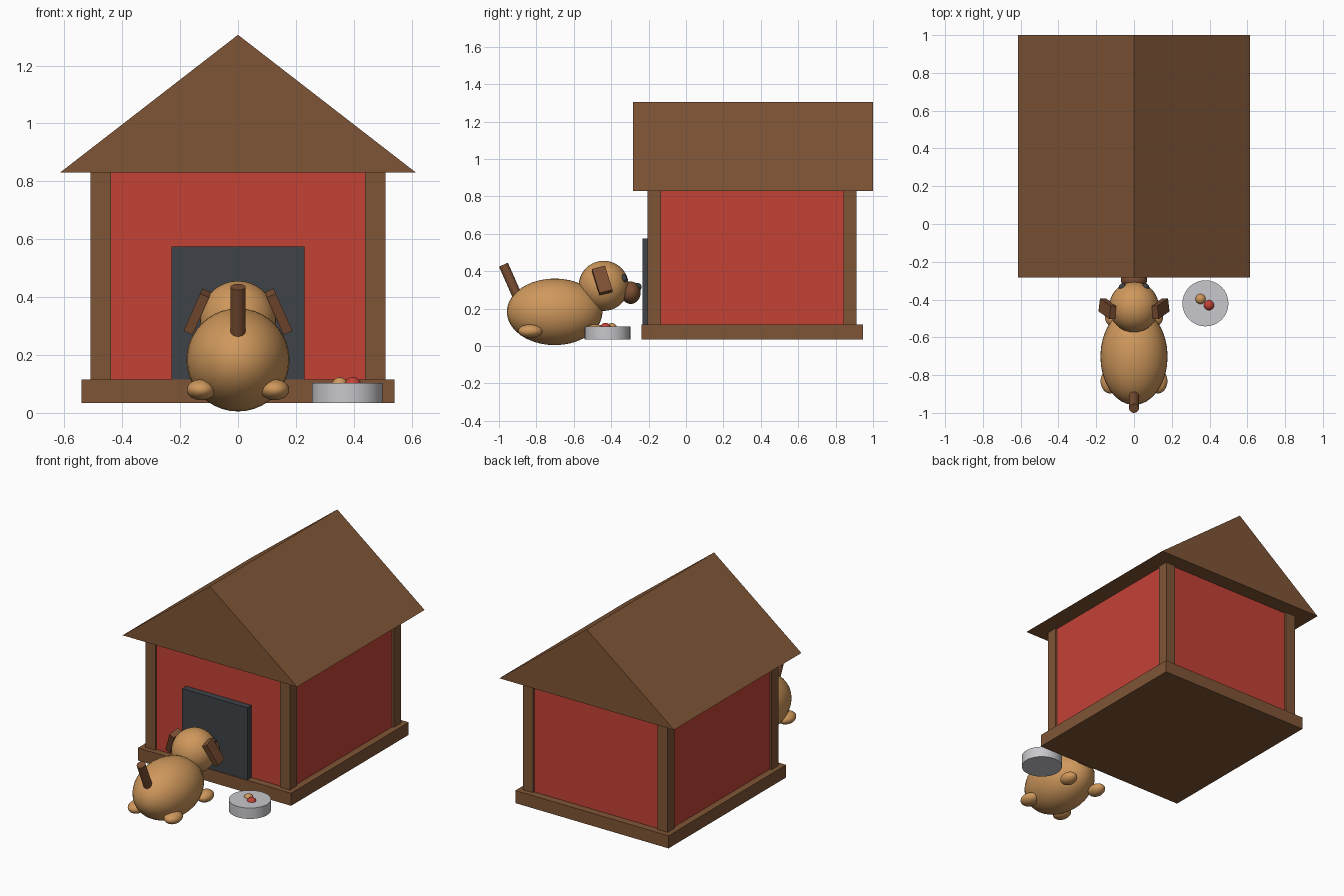
import bpy
import bmesh
from math import radians
from mathutils import Vector

old = bpy.data.objects.get("Cube")
if old:
    bpy.data.objects.remove(old, do_unlink=True)


def material(name, rgb):
    # 8-bit display colour to linear
    lin = [((c / 255 + 0.055) / 1.055) ** 2.4 for c in rgb] + [1.0]
    m = bpy.data.materials.new(name)
    m.use_nodes = True
    m.diffuse_color = lin
    m.node_tree.nodes["Principled BSDF"].inputs["Base Color"].default_value = lin
    return m


WOOD = material("wood brown", (127, 85, 54))
RED = material("barn red", (195, 66, 54))
DARK = material("dark slate", (62, 67, 72))
METAL = material("bowl grey", (200, 200, 205))
TAN = material("tan fur", (207, 152, 92))
BROWN = material("brown fur", (124, 79, 51))


def finish(name, mat, smooth=False):
    ob = bpy.context.object
    ob.name = name
    ob.data.materials.append(mat)
    if smooth:
        bpy.ops.object.shade_smooth_by_angle(angle=radians(40))
    return ob


def box(name, mat, lo, hi, rot=(0, 0, 0)):
    lo, hi = Vector(lo), Vector(hi)
    bpy.ops.mesh.primitive_cube_add(size=1, location=(lo + hi) / 2, rotation=rot)
    bpy.context.object.scale = hi - lo
    return finish(name, mat)


def ball(name, mat, loc, radii):
    bpy.ops.mesh.primitive_uv_sphere_add(segments=32, ring_count=20, radius=1, location=loc)
    bpy.context.object.scale = radii
    return finish(name, mat, True)


def rod(name, mat, a, b, r):
    a, b = Vector(a), Vector(b)
    d = b - a
    bpy.ops.mesh.primitive_cylinder_add(vertices=32, radius=r, depth=d.length, location=(a + b) / 2,
                                        rotation=d.to_track_quat("Z", "Y").to_euler())
    return finish(name, mat, True)


# House: floor, walls, door panel
box("floor_base", WOOD, (-0.54, -0.237, 0.035), (0.54, 0.947, 0.115))
box("walls", RED, (-0.497, -0.192, 0.11), (0.497, 0.9, 0.835))
box("doorway", DARK, (-0.23, -0.233, 0.115), (0.23, -0.185, 0.575))

# Corner posts
for side, sx in (("right", -1), ("left", 1)):
    for end, y in (("front", -0.17), ("back", 0.877)):
        x = sx * 0.474
        box(f"{end}_{side}_post", WOOD, (x - 0.035, y - 0.035, 0.11), (x + 0.035, y + 0.035, 0.835))

# Solid gable roof, extruded from a triangle
mesh = bpy.data.meshes.new("roof")
bm = bmesh.new()
gable = bm.faces.new([bm.verts.new(p) for p in ((-0.615, -0.283, 0.83), (0.615, -0.283, 0.83), (0, -0.283, 1.306))])
ext = bmesh.ops.extrude_face_region(bm, geom=[gable], use_keep_orig=True)
bmesh.ops.translate(bm, vec=(0, 1.283, 0), verts=[v for v in ext["geom"] if isinstance(v, bmesh.types.BMVert)])
bmesh.ops.recalc_face_normals(bm, faces=bm.faces)
bm.to_mesh(mesh)
bm.free()
roof = bpy.data.objects.new("roof", mesh)
mesh.materials.append(WOOD)
bpy.context.collection.objects.link(roof)

# Dog, facing the house
ball("dog_body", TAN, (0, -0.702, 0.183), (0.178, 0.256, 0.178))
ball("dog_head", TAN, (0, -0.44, 0.322), (0.132, 0.134, 0.134))
ball("dog_snout", BROWN, (0, -0.295, 0.285), (0.07, 0.052, 0.06))
ball("dog_nose", DARK, (0, -0.26, 0.316), (0.024, 0.022, 0.022))
rod("dog_tail", BROWN, (0, -0.89, 0.24), (0, -0.976, 0.435), 0.026)
for side, s in (("right", -1), ("left", 1)):
    ball(f"{side}_eye", DARK, (s * 0.06, -0.335, 0.36), (0.02, 0.02, 0.022))
    x, y, z = s * 0.14, -0.448, 0.35
    box(f"{side}_ear", BROWN, (x - 0.017, y - 0.036, z - 0.073), (x + 0.017, y + 0.036, z + 0.073),
        (radians(16), radians(-24 * s), 0))
    ball(f"{side}_back_foot", TAN, (s * 0.127, -0.832, 0.08), (0.05, 0.065, 0.036))
    ball(f"{side}_front_foot", TAN, (s * 0.11, -0.485, 0.08), (0.045, 0.06, 0.036))

# Food bowl
rod("food_bowl", METAL, (0.378, -0.42, 0.035), (0.378, -0.42, 0.104), 0.122)
ball("tan_treat", TAN, (0.352, -0.397, 0.095), (0.028, 0.028, 0.028))
ball("red_treat", RED, (0.397, -0.43, 0.096), (0.028, 0.028, 0.028))
